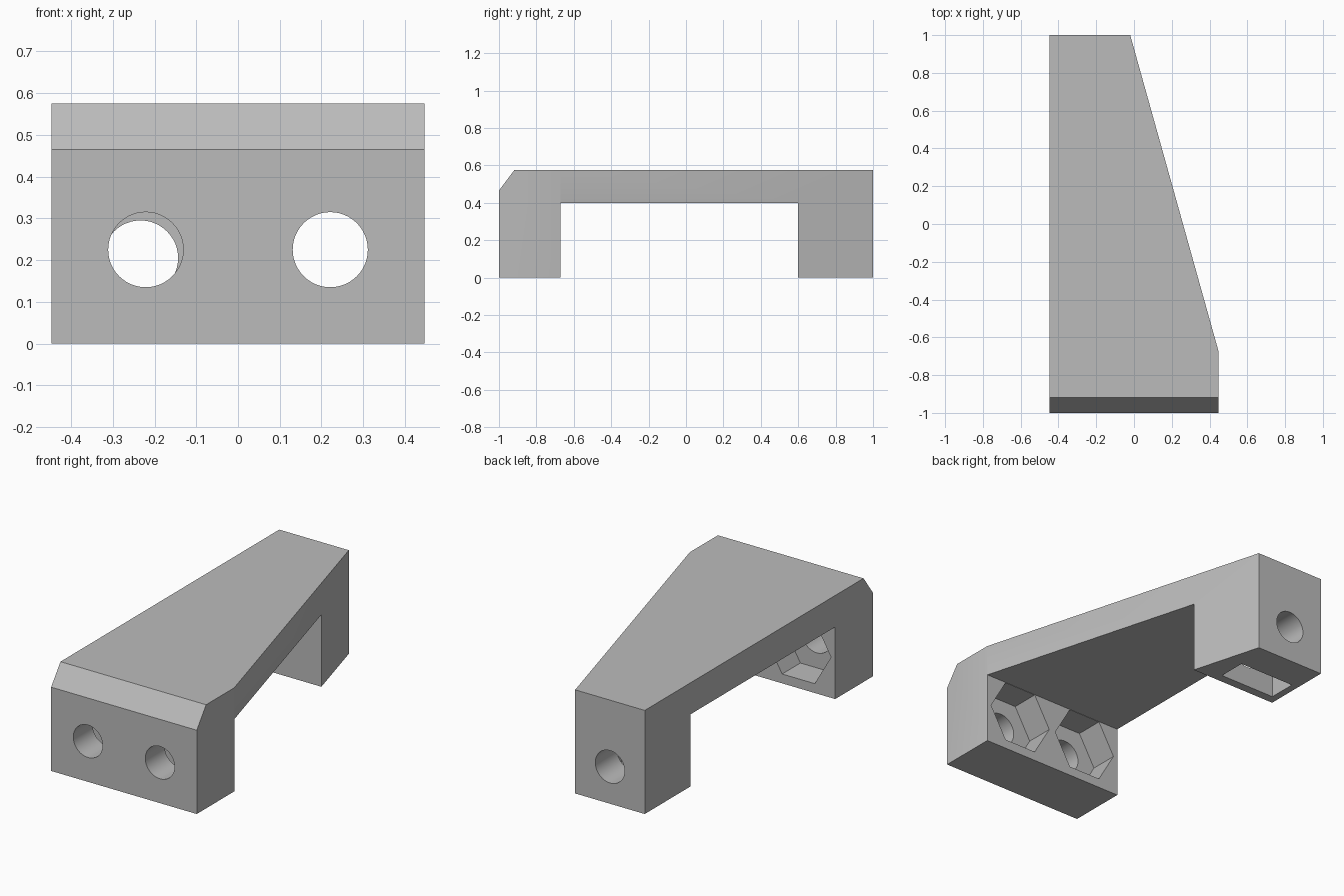
import bpy, bmesh, math
from mathutils import Vector

if "Cube" in bpy.data.objects:
    bpy.data.objects.remove(bpy.data.objects["Cube"])

W = 0.447                      # half width
FRONT_Z, BACK_Z = 0.225, 0.205  # bolt heights
BACK_X = -0.2335
HOLE_R, NUT_R = 0.09, 0.2


def prism(name, pts, push):
    """Extrude a planar polygon along a vector."""
    bm = bmesh.new()
    face = bm.faces.new([bm.verts.new(p) for p in pts])
    new = bmesh.ops.extrude_face_region(bm, geom=[face])["geom"]
    bmesh.ops.translate(bm, vec=Vector(push),
                        verts=[v for v in new if isinstance(v, bmesh.types.BMVert)])
    bmesh.ops.recalc_face_normals(bm, faces=bm.faces[:])
    mesh = bpy.data.meshes.new(name)
    bm.to_mesh(mesh)
    bm.free()
    ob = bpy.data.objects.new(name, mesh)
    bpy.context.collection.objects.link(ob)
    return ob


def ring(x, z, y, r, n, turn=0.0):
    """Regular polygon facing along y."""
    return [(x + r * math.cos(turn + math.tau * i / n), y,
             z + r * math.sin(turn + math.tau * i / n)) for i in range(n)]


def cut(body, cutter):
    mod = body.modifiers.new("cut", 'BOOLEAN')
    mod.operation, mod.solver, mod.object = 'DIFFERENCE', 'EXACT', cutter
    bpy.context.view_layer.objects.active = body
    bpy.ops.object.modifier_apply(modifier=mod.name)
    bpy.data.objects.remove(cutter)


# Bridge-shaped side profile with chamfered front edge
profile = [(-1, 0), (-0.67, 0), (-0.67, 0.4), (0.6, 0.4), (0.6, 0),
           (1, 0), (1, 0.575), (-0.918, 0.575), (-1, 0.465)]
body = prism("bracket", [(-W, y, z) for y, z in profile], (2 * W, 0, 0))

# Tapered right side, narrowing towards the back
slope = (-0.02 - W) / 1.672
cut(body, prism("taper_cutter",
                [(W, -0.672, -0.1), (1, -0.672, -0.1), (1, 1.2, -0.1),
                 (W + slope * 1.872, 1.2, -0.1)], (0, 0, 1)))

# Front bolt holes and hexagonal nut pockets on the inner face
for x in (-0.221, 0.221):
    cut(body, prism("front_hole_cutter", ring(x, FRONT_Z, -1.1, HOLE_R, 48), (0, 0.5, 0)))
    cut(body, prism("front_nut_cutter", ring(x, FRONT_Z, -0.83, NUT_R, 6), (0, 0.2, 0)))

# Back bolt hole and nut slot open at the bottom
cut(body, prism("back_hole_cutter", ring(BACK_X, BACK_Z, 0.5, HOLE_R, 48), (0, 0.6, 0)))
half = NUT_R * math.cos(math.pi / 6)
slot = [(BACK_X - half, 0.65, -0.1), (BACK_X + half, 0.65, -0.1),
        (BACK_X + half, 0.65, BACK_Z + NUT_R / 2), (BACK_X, 0.65, BACK_Z + NUT_R),
        (BACK_X - half, 0.65, BACK_Z + NUT_R / 2)]
cut(body, prism("back_slot_cutter", slot, (0, 0.16, 0)))

# Plain grey material
grey = bpy.data.materials.new("grey")
grey.diffuse_color = (0.5, 0.5, 0.5, 1)
grey.use_nodes = True
grey.node_tree.nodes["Principled BSDF"].inputs["Base Color"].default_value = grey.diffuse_color
body.data.materials.clear()
body.data.materials.append(grey)
for p in body.data.polygons:
    p.material_index = 0

bpy.ops.object.select_all(action='DESELECT')
body.select_set(True)
bpy.context.view_layer.objects.active = body
bpy.ops.object.shade_smooth_by_angle(angle=math.radians(30))
